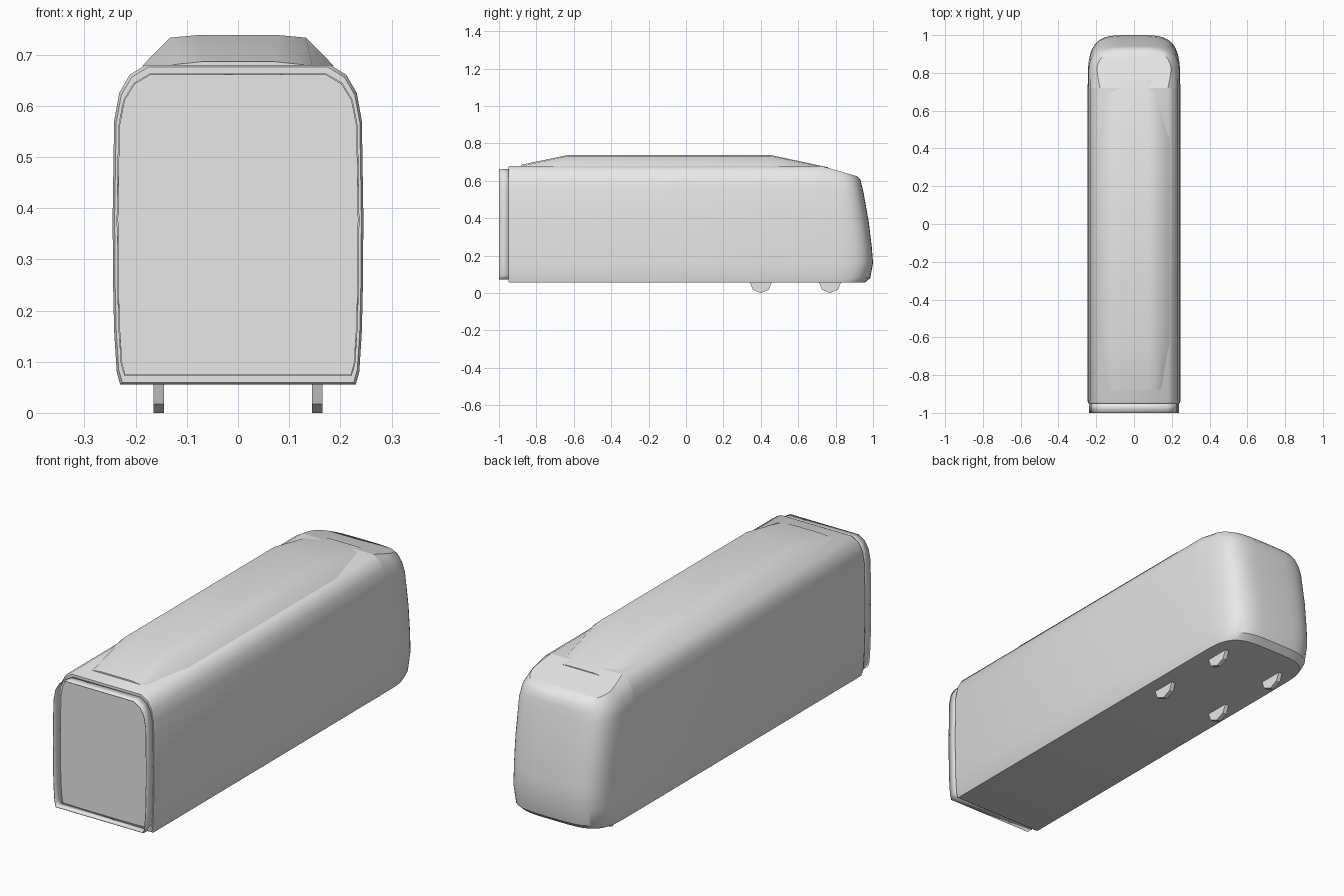
import bpy, bmesh, math

cube = bpy.data.objects.get("Cube")
if cube:
    bpy.data.objects.remove(cube, do_unlink=True)

grey = bpy.data.materials.new("light_grey")
grey.use_nodes = True
grey.diffuse_color = (0.8, 0.8, 0.8, 1)
grey.node_tree.nodes["Principled BSDF"].inputs["Base Color"].default_value = (0.8, 0.8, 0.8, 1)

# Half section of the car: half width, height, furthest nose point at that height
SECTION = [(.23, .055, .955), (.237, .08, .985), (.242, .16, 1.0), (.244, .25, .993),
           (.245, .38, .977), (.242, .57, .95), (.232, .625, .94), (.212, .66, .933),
           (.18, .68, .915)]
NOSE_Y = .72


def finish(name, bm, smooth=True):
    bmesh.ops.recalc_face_normals(bm, faces=bm.faces)
    mesh = bpy.data.meshes.new(name)
    bm.to_mesh(mesh)
    bm.free()
    mesh.materials.append(grey)
    obj = bpy.data.objects.new(name, mesh)
    bpy.context.collection.objects.link(obj)
    if smooth:
        bpy.ops.object.select_all(action='DESELECT')
        obj.select_set(True)
        bpy.context.view_layer.objects.active = obj
        bpy.ops.object.shade_smooth_by_angle(angle=math.radians(35))
    return obj


def loft(name, rings, closed=True, caps=True):
    """Skin matching rings of points, optionally closing the ends."""
    bm = bmesh.new()
    rows = [[bm.verts.new(p) for p in ring] for ring in rings]
    n = len(rows[0])
    for a, b in zip(rows, rows[1:]):
        for i in range(n if closed else n - 1):
            j = (i + 1) % n
            bm.faces.new((a[i], a[j], b[j], b[i]))
    if caps and closed:
        bm.faces.new(rows[0])
        bm.faces.new(rows[-1])
    elif caps:
        # Bridge mirrored points across the end rows
        for row in (rows[0], rows[-1]):
            for i in range(n // 2):
                quad = [row[i], row[i + 1], row[n - 2 - i], row[n - 1 - i]]
                bm.faces.new(list(dict.fromkeys(quad)))
    return finish(name, bm)


def mirrored(half, y):
    return [(w, y, z) for w, z in half] + [(-w, y, z) for w, z in reversed(half)]


# Main body, with a small chamfer at the front end
half = [(w, z) for w, z, f in SECTION]
inner = [(w - .004, .367 + (z - .367) * .985) for w, z in half]
loft("car_body", [mirrored(inner, -.95), mirrored(half, -.94), mirrored(half, NOSE_Y)])

# Open coupling collar at the front end
collar = [(w - .008, .375 + (z - .375) * .945) for w, z in half]
tube = loft("coupling_collar", [mirrored(collar, -1), mirrored(collar, -.945)], caps=False)
shell = tube.modifiers.new("thickness", 'SOLIDIFY')
shell.thickness = .003

# Rounded nose, stacked from plan outlines that sink toward the sloping roof
rings = []
STEPS = 32
for w, z, front in SECTION:
    ring = []
    for k in range(STEPS + 1):
        t = math.pi * k / STEPS
        c, s = math.cos(t), max(0, math.sin(t))
        y = NOSE_Y + (front - NOSE_Y) * math.sqrt(s)
        slope = min(1, (y - NOSE_Y) / .21)
        wide = w + max(0, .215 - w) * .6 * min(1, slope * 2)
        x = math.copysign(math.sqrt(abs(c)), c) * wide if k != STEPS // 2 else 0
        drop = .06 * slope * max(0, (z - .4) / .28)
        ring.append((x, y, z - drop))
    rings.append(ring)
loft("nose", rings, closed=False)

# Raised roof fairing: y, base half width, top half width, top height
rings = []
for y, base, top, h in [(-.88, .145, .12, .681), (-.63, .187, .133, .733),
                        (.45, .187, .133, .733), (.76, .15, .11, .667)]:
    low = min(.678, h - .003)
    rings.append(mirrored([(base, low), (top, h), (top * .6, h + .005)], y))
loft("roof_fairing", rings)

# Four low-sided wheels
for side, x in (("left", .155), ("right", -.155)):
    for place, y in (("front", .4), ("rear", .77)):
        disc = [(y + .06 * math.sin(k * math.pi / 4), .06 - .06 * math.cos(k * math.pi / 4))
                for k in range(8)]
        loft(f"{place}_{side}_wheel", [[(x + d, a, b) for a, b in disc] for d in (-.01, .01)])
